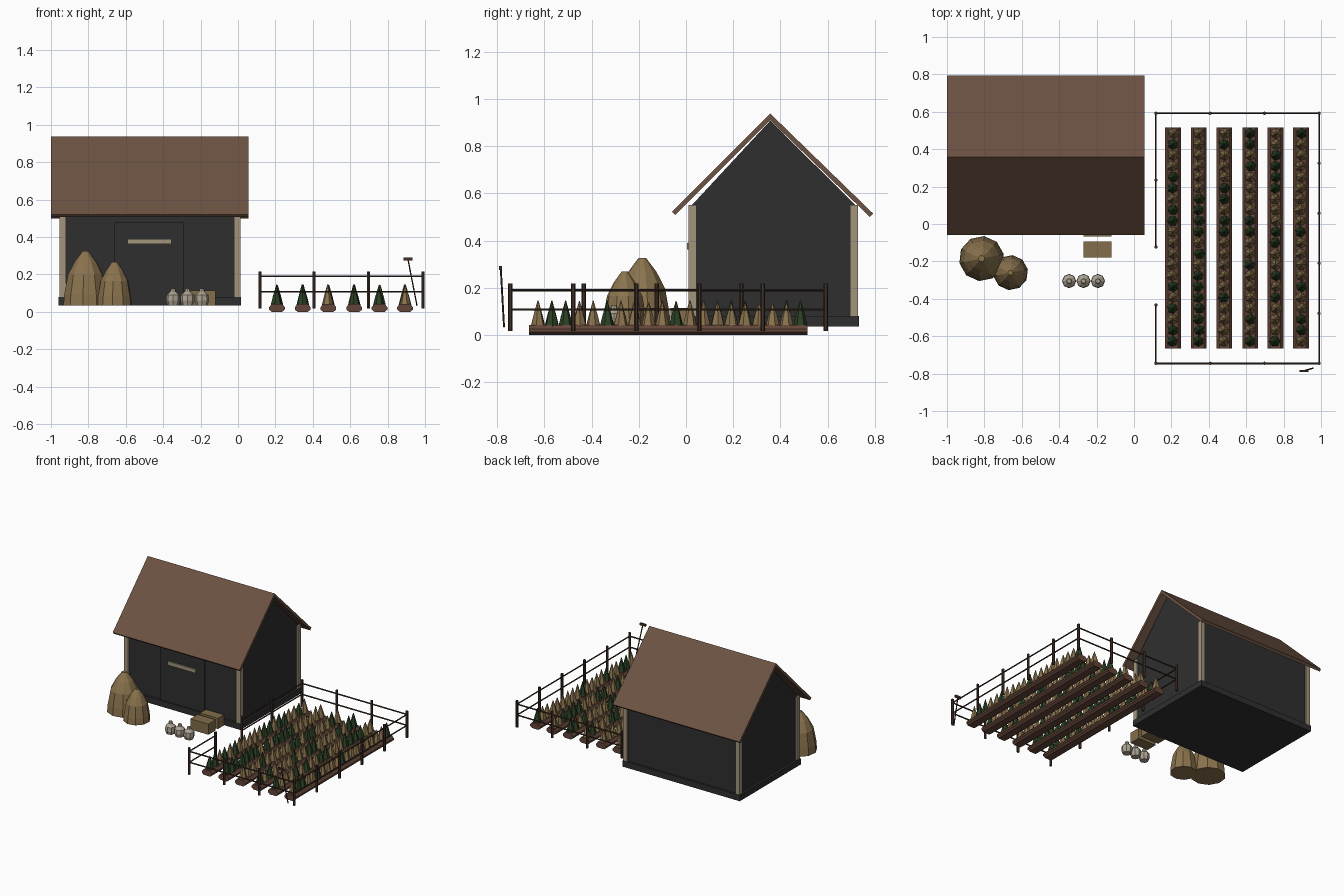
import bpy, bmesh, math, random
from mathutils import Vector

if "Cube" in bpy.data.objects:
    bpy.data.objects.remove(bpy.data.objects["Cube"])

random.seed(4)


def material(name, rgb):
    m = bpy.data.materials.new(name)
    m.diffuse_color = (*rgb, 1)
    m.use_nodes = True
    m.node_tree.nodes["Principled BSDF"].inputs["Base Color"].default_value = m.diffuse_color
    return m


CHARCOAL = material("charcoal boards", (0.028, 0.028, 0.028))
ROOF = material("roof brown", (0.150, 0.085, 0.055))
BEIGE = material("beige timber", (0.36, 0.30, 0.20))
STRAW = material("straw", (0.255, 0.172, 0.075))
CRATE = material("crate wood", (0.225, 0.155, 0.070))
SACK = material("sack cloth", (0.42, 0.37, 0.29))
SOIL = material("soil", (0.125, 0.060, 0.040))
FENCE = material("dark fence wood", (0.052, 0.028, 0.019))
GREEN = material("leaf green", (0.024, 0.052, 0.018))


def finish(name, bm, *mats):
    bmesh.ops.recalc_face_normals(bm, faces=bm.faces[:])
    me = bpy.data.meshes.new(name)
    bm.to_mesh(me)
    bm.free()
    for m in mats:
        me.materials.append(m)
    ob = bpy.data.objects.new(name, me)
    bpy.context.collection.objects.link(ob)
    return ob


def add_box(bm, lo, hi):
    vs = bmesh.ops.create_cube(bm, size=1)["verts"]
    for v in vs:
        v.co = Vector(((a + b) / 2 + c * (b - a) for a, b, c in zip(lo, hi, v.co)))


def box(name, lo, hi, mat):
    bm = bmesh.new()
    add_box(bm, lo, hi)
    return finish(name, bm, mat)


def extrude(name, pts, axis, a, b, mat):
    """Closed profile pulled along x ('x': points are y,z) or y ('y': points are x,z)."""
    bm = bmesh.new()
    put = (lambda p, t: (t, *p)) if axis == "x" else (lambda p, t: (p[0], t, p[1]))
    f = bm.faces.new([bm.verts.new(put(p, a)) for p in pts])
    new = bmesh.ops.extrude_face_region(bm, geom=[f])["geom"]
    d = Vector((b - a, 0, 0)) if axis == "x" else Vector((0, b - a, 0))
    bmesh.ops.translate(bm, vec=d, verts=[g for g in new if isinstance(g, bmesh.types.BMVert)])
    return finish(name, bm, mat)


def add_bar(bm, p, q, r, sides=6):
    """Thin round bar between two points."""
    p, q = Vector(p), Vector(q)
    vs = bmesh.ops.create_cone(bm, cap_ends=True, segments=sides, radius1=r, radius2=r,
                               depth=(q - p).length)["verts"]
    rot = Vector((0, 0, 1)).rotation_difference(q - p)
    for v in vs:
        v.co = rot @ v.co + (p + q) / 2


def add_turned(bm, centre, profile, sides, twist=0.0):
    """Stack of rings (radius, z) closed at both ends."""
    rings = []
    for r, z in profile:
        rings.append([bm.verts.new((centre[0] + r * math.cos(twist + math.tau * i / sides),
                                    centre[1] + r * math.sin(twist + math.tau * i / sides), z))
                      for i in range(sides)])
    faces = [bm.faces.new(rings[0][::-1]), bm.faces.new(rings[-1])]
    for lo, hi in zip(rings, rings[1:]):
        for i in range(sides):
            j = (i + 1) % sides
            faces.append(bm.faces.new((lo[i], lo[j], hi[j], hi[i])))
    return faces


# Barn: base slab, gabled walls, corner posts
box("foundation", (-0.96, 0.008, 0.035), (0.015, 0.732, 0.08), CHARCOAL)
extrude("barn_walls", [(0.025, 0.08), (0.718, 0.08), (0.718, 0.55), (0.357, 0.908), (0.025, 0.55)],
        "x", -0.943, 0.0, CHARCOAL)
bm = bmesh.new()
for x in (-0.955, -0.022):
    for y in (0.01, 0.694):
        add_box(bm, (x, y, 0.08), (x + 0.035, y + 0.035, 0.55))
finish("corner_posts", bm, BEIGE)

# Roof: two slabs meeting at the ridge
extrude("roof_front", [(-0.060, 0.522), (0.357, 0.938), (0.357, 0.910), (-0.046, 0.508)],
        "x", -1.0, 0.055, ROOF)
extrude("roof_back", [(0.357, 0.938), (0.793, 0.514), (0.779, 0.500), (0.357, 0.910)],
        "x", -1.0, 0.055, ROOF)

# Door and its bar
box("door", (-0.66, 0.016, 0.08), (-0.29, 0.026, 0.477), CHARCOAL)
box("door_bar", (-0.59, 0.005, 0.363), (-0.355, 0.017, 0.39), BEIGE)

# Haystacks
for name, c, r, top in (("large_haystack", (-0.815, -0.185), 0.121, 0.325),
                        ("small_haystack", (-0.66, -0.26), 0.094, 0.268)):
    bm = bmesh.new()
    h = top - 0.035
    add_turned(bm, c, [(r, 0.035), (r * 0.96, 0.035 + h * 0.2), (r * 0.8, 0.035 + h * 0.56),
                       (r * 0.5, 0.035 + h * 0.8), (r * 0.14, top)], 10, 0.2)
    finish(name, bm, STRAW)

# Crates by the door
box("front_crate", (-0.27, -0.18, 0.035), (-0.12, -0.093, 0.115), CRATE)
box("back_crate", (-0.27, -0.066, 0.035), (-0.12, 0.006, 0.115), CRATE)

# Sacks
bm = bmesh.new()
for x in (-0.347, -0.27, -0.193):
    add_turned(bm, (x, -0.305), [(0.030, 0.035), (0.038, 0.06), (0.036, 0.09),
                                 (0.016, 0.108), (0.012, 0.125)], 8)
finish("sacks", bm, SACK)

# Planted beds with two kinds of crop
for n, x in enumerate((0.208, 0.346, 0.483, 0.621, 0.757, 0.893)):
    extrude("soil_bed_%d" % (n + 1),
            [(x + a, z) for a, z in ((-0.027, 0), (0.027, 0), (0.042, 0.012), (0.042, 0.025),
                                     (0.027, 0.043), (-0.027, 0.043), (-0.042, 0.025), (-0.042, 0.012))],
            "y", -0.665, 0.515, SOIL)
    bm = bmesh.new()
    for i in range(20):
        y = -0.627 + i * 0.0585
        kind = int(random.random() < 0.42)
        faces = add_turned(bm, (x + random.uniform(-0.004, 0.004), y),
                           [(0.031, 0.035), (0.020, 0.08), (0.002, random.uniform(0.13, 0.147))],
                           6, random.random() * 2)
        for f in faces:
            f.material_index = kind
    finish("crops_%d" % (n + 1), bm, STRAW, GREEN)

# Fence with a gap on the barn side
L, R, F, B = 0.117, 0.990, -0.745, 0.592
xs = (L, 0.407, 0.698, R)
posts = [(x, y) for x in xs for y in (F, B)]
posts += [(R, y) for y in (0.325, 0.057, -0.21, -0.478)]
posts += [(L, y) for y in (0.235, -0.123, -0.433)]
bm = bmesh.new()
for x, y in posts:
    add_bar(bm, (x, y, 0.017), (x, y, 0.217), 0.0095)
finish("fence_posts", bm, FENCE)
bm = bmesh.new()
for z in (0.108, 0.19):
    for p, q in (((L, F), (R, F)), ((R, F), (R, B)), ((R, B), (L, B)),
                 ((L, B), (L, -0.123)), ((L, -0.433), (L, F))):
        add_bar(bm, (*p, z), (*q, z), 0.005)
finish("fence_rails", bm, FENCE)

# Hoe leaning by the fence
bm = bmesh.new()
add_bar(bm, (0.957, -0.771, 0.033), (0.908, -0.785, 0.285), 0.004)
add_box(bm, (0.885, -0.792, 0.275), (0.932, -0.780, 0.292))
finish("hoe", bm, FENCE)
